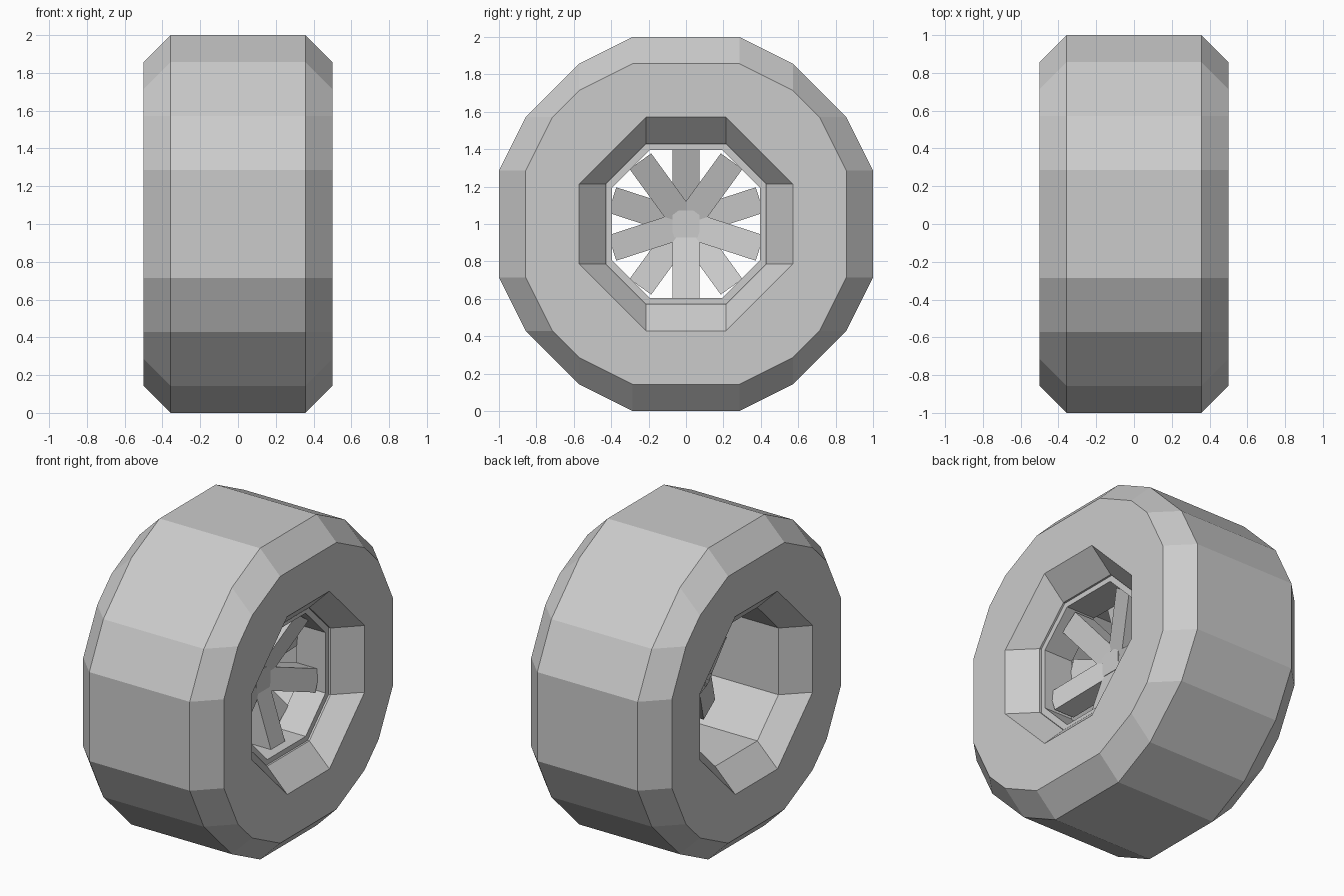
import bpy, bmesh, math
from mathutils import Matrix, Vector

if "Cube" in bpy.data.objects:
    bpy.data.objects.remove(bpy.data.objects["Cube"])

U = 1 / 7  # the design sits on a grid of sevenths


def ring_points(quadrant):
    """Rotate one quadrant of (y, z) points four times into a closed ring."""
    pts = []
    for k in range(4):
        for y, z in quadrant:
            for _ in range(k):
                y, z = z, -y
            pts.append((y, z))
    return pts


def loft(name, sections):
    """Closed ring body from (x, quadrant) sections, joined end to start."""
    bm = bmesh.new()
    rings = [[bm.verts.new((x, y * U, z * U + 1)) for y, z in ring_points(q)]
             for x, q in sections]
    n = len(rings[0])
    for i, a in enumerate(rings):
        b = rings[(i + 1) % len(rings)]
        for j in range(n):
            bm.faces.new((a[j], a[(j + 1) % n], b[(j + 1) % n], b[j]))
    finish(name, bm)


def finish(name, bm):
    bmesh.ops.recalc_face_normals(bm, faces=bm.faces)
    me = bpy.data.meshes.new(name)
    bm.to_mesh(me)
    bm.free()
    bpy.context.collection.objects.link(bpy.data.objects.new(name, me))


def octagon(a, b):
    """Octagon quadrant with its diagonal side split in three."""
    return [(a + (b - a) * t / 3, b + (a - b) * t / 3) for t in range(4)]


# Tyre: chamfered tread, flat sidewalls, octagonal bevelled opening
tread = [(2, 7), (4, 6), (6, 4), (7, 2)]
shoulder = [(2, 6), (4, 5), (5, 4), (6, 2)]
opening = octagon(1.5, 4)
bore = octagon(1.5, 3)
half = [(2.5 * U, tread), (3.5 * U, shoulder), (3.5 * U, opening), (2.5 * U, bore)]
loft("tyre", half + [(-x, q) for x, q in reversed(half)])

# Rim: thin octagonal lip inside the bore
lip_in = octagon(1.36, 2.77)
loft("rim", [(0.345, bore), (0.345, lip_in), (0.14, lip_in), (0.14, bore)])

# Hub block
bm = bmesh.new()
bmesh.ops.create_cube(bm, size=U, matrix=Matrix.Translation((0.11, 0, 1)))
finish("hub", bm)


def spokes(name, start, x_shift):
    """Five square bars leaning outward from the hub to the rim."""
    bm = bmesh.new()
    w = U / 2
    for k in range(5):
        ang = math.radians(start + 72 * k)
        d = Vector((0, math.cos(ang), math.sin(ang)))
        t = Vector((0, -d.z, d.y))
        vs = []
        for r, x in ((0.0, 0.155), (0.415, 0.29)):
            for s, back in ((-w, 0), (w, 0), (w, U), (-w, U)):
                vs.append(bm.verts.new(d * r + t * s + Vector((x - back + x_shift, 0, 1))))
        a, b = vs[:4], vs[4:]
        bm.faces.new(a)
        bm.faces.new(b)
        for i in range(4):
            j = (i + 1) % 4
            bm.faces.new((a[i], a[j], b[j], b[i]))
    finish(name, bm)


# Two spoke layers, the rear one turned half a step
spokes("front_spokes", -90, 0)
spokes("rear_spokes", 90, -U)
